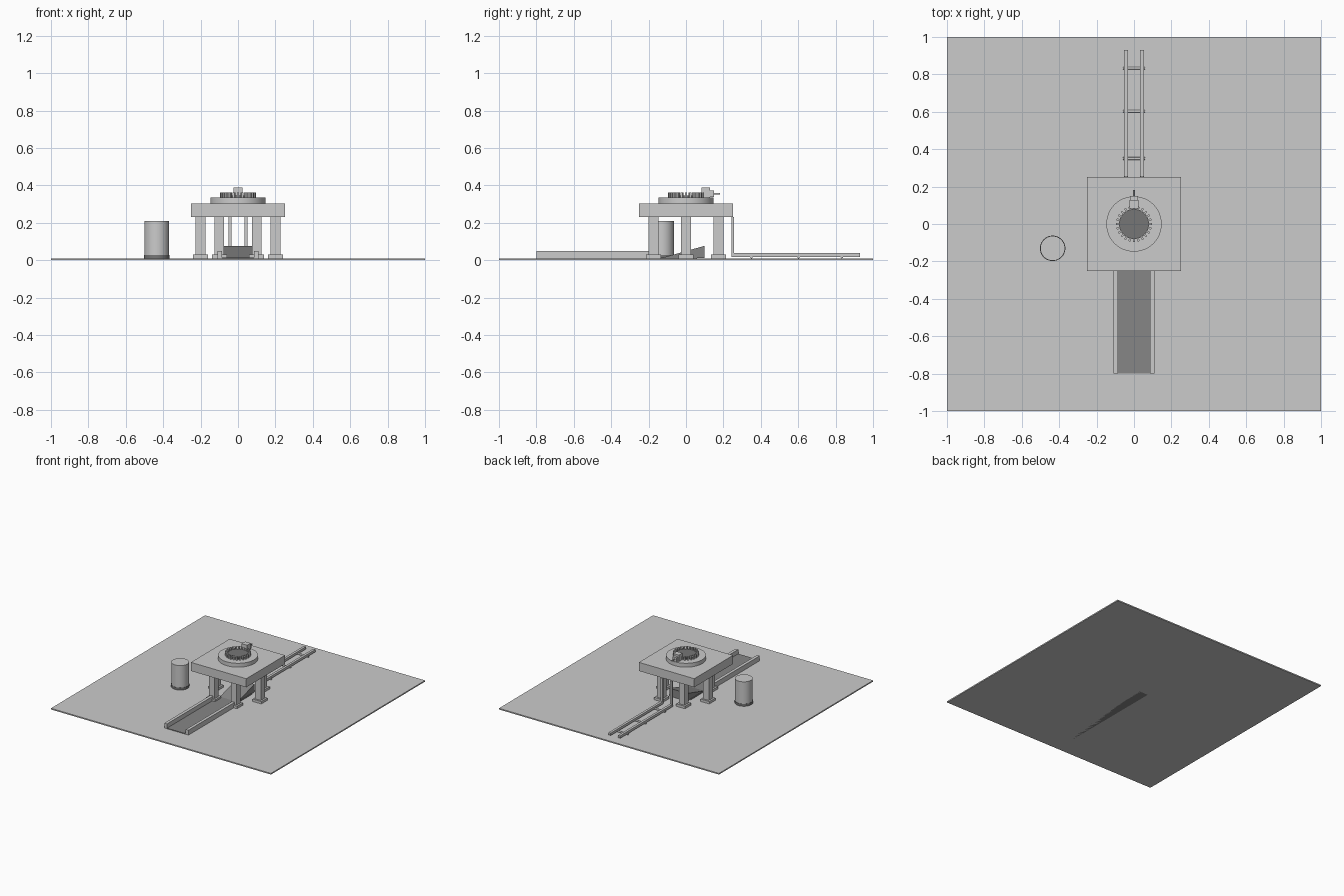
import bpy, bmesh, math
from mathutils import Matrix, Vector

if "Cube" in bpy.data.objects:
    bpy.data.objects.remove(bpy.data.objects["Cube"])


def material(name, v):
    m = bpy.data.materials.new(name)
    m.diffuse_color = (v, v, v, 1)
    m.use_nodes = True
    m.node_tree.nodes["Principled BSDF"].inputs["Base Color"].default_value = m.diffuse_color
    return m


BELT = material("belt_grey", 0.24)
DARK = material("dark_grey", 0.18)


def add_object(name, bm, mat=None):
    bmesh.ops.recalc_face_normals(bm, faces=bm.faces)
    me = bpy.data.meshes.new(name)
    bm.to_mesh(me)
    bm.free()
    ob = bpy.data.objects.new(name, me)
    bpy.context.collection.objects.link(ob)
    if mat:
        me.materials.append(mat)
    return ob


def box(name, x0, x1, y0, y1, z0, z1, mat=None):
    bm = bmesh.new()
    c = Vector(((x0 + x1) / 2, (y0 + y1) / 2, (z0 + z1) / 2))
    s = Matrix.Diagonal((x1 - x0, y1 - y0, z1 - z0, 1))
    bmesh.ops.create_cube(bm, size=1, matrix=Matrix.Translation(c) @ s)
    return add_object(name, bm, mat)


def cylinder(name, centre, r, depth, axis="Z", mat=None, sides=48):
    bm = bmesh.new()
    turn = {"Z": Matrix(), "X": Matrix.Rotation(math.pi / 2, 4, "Y"),
            "Y": Matrix.Rotation(math.pi / 2, 4, "X")}[axis]
    bmesh.ops.create_cone(bm, cap_ends=True, segments=sides, radius1=r, radius2=r,
                          depth=depth, matrix=Matrix.Translation(centre) @ turn)
    for f in bm.faces:
        f.smooth = len(f.verts) == 4
    for e in bm.edges:
        e.smooth = all(f.smooth for f in e.link_faces)
    return add_object(name, bm, mat)


# Floor plate
box("floor_plate", -1, 1, -1, 1, 0, 0.01)

# Front channel: belt, side walls and the ramp under the table
box("channel_belt", -0.085, 0.085, -0.8, 0.06, 0, 0.015, BELT)
for s, side in ((-1, "left"), (1, "right")):
    x = sorted((s * 0.085, s * 0.11))
    box(f"channel_wall_{side}", *x, -0.8, -0.2, 0.005, 0.05)

bm = bmesh.new()
profile = [(-0.13, 0.012), (0.1, 0.012), (0.1, 0.077)]
face = bm.faces.new([bm.verts.new((-0.08, y, z)) for y, z in profile])
ext = bmesh.ops.extrude_face_region(bm, geom=[face])
bmesh.ops.translate(bm, vec=(0.16, 0, 0),
                    verts=[v for v in ext["geom"] if isinstance(v, bmesh.types.BMVert)])
if len(bm.faces) < 5:
    bm.faces.new([v for v in bm.verts if v.co.x < 0])
add_object("ramp", bm, BELT)

# Six pillars with feet on a circle
for i in range(6):
    a = i * math.pi / 3
    x, y = 0.2 * math.cos(a), 0.2 * math.sin(a)
    box(f"pillar_{i}", x - 0.026, x + 0.026, y - 0.026, y + 0.026, 0.01, 0.235)
    box(f"pillar_foot_{i}", x - 0.04, x + 0.04, y - 0.04, y + 0.04, 0.01, 0.03)

# Table and turntable
box("table", -0.25, 0.25, -0.25, 0.25, 0.23, 0.295)
box("table_top", -0.252, 0.252, -0.252, 0.252, 0.295, 0.302)
cylinder("turntable", (0, 0, 0.317), 0.148, 0.034, sides=64)
cylinder("gear_disc", (0, 0, 0.340), 0.08, 0.014, mat=DARK)

# Gear teeth
bm = bmesh.new()
for i in range(24):
    m = (Matrix.Rotation(i * math.tau / 24, 4, "Z") @ Matrix.Translation((0.086, 0, 0.347))
         @ Matrix.Diagonal((0.02, 0.011, 0.028, 1)))
    bmesh.ops.create_cube(bm, size=1, matrix=m)
add_object("gear_teeth", bm)

# Drive motor and shaft
box("motor", -0.025, 0.025, 0.083, 0.129, 0.33, 0.388)
box("motor_cap", -0.018, 0.018, 0.129, 0.15, 0.338, 0.372)
cylinder("motor_shaft", (0, 0.165, 0.355), 0.005, 0.036, "Y", sides=16)

# Back track: flat rails, upright posts and rungs
for s, side in ((-1, "left"), (1, "right")):
    x = s * 0.043
    box(f"track_rail_{side}", x - 0.01, x + 0.01, 0.25, 0.93, 0.018, 0.038)
    box(f"track_post_{side}", x - 0.009, x + 0.009, 0.242, 0.256, 0.018, 0.23)
for i, y in enumerate((0.35, 0.602, 0.833)):
    cylinder(f"track_rung_{i}", (0, y, 0.017), 0.007, 0.116, "X", sides=16)

# Standing tank with base ring
cylinder("tank", (-0.435, -0.13, 0.11), 0.066, 0.2)
cylinder("tank_base", (-0.435, -0.13, 0.019), 0.068, 0.02, mat=DARK)
